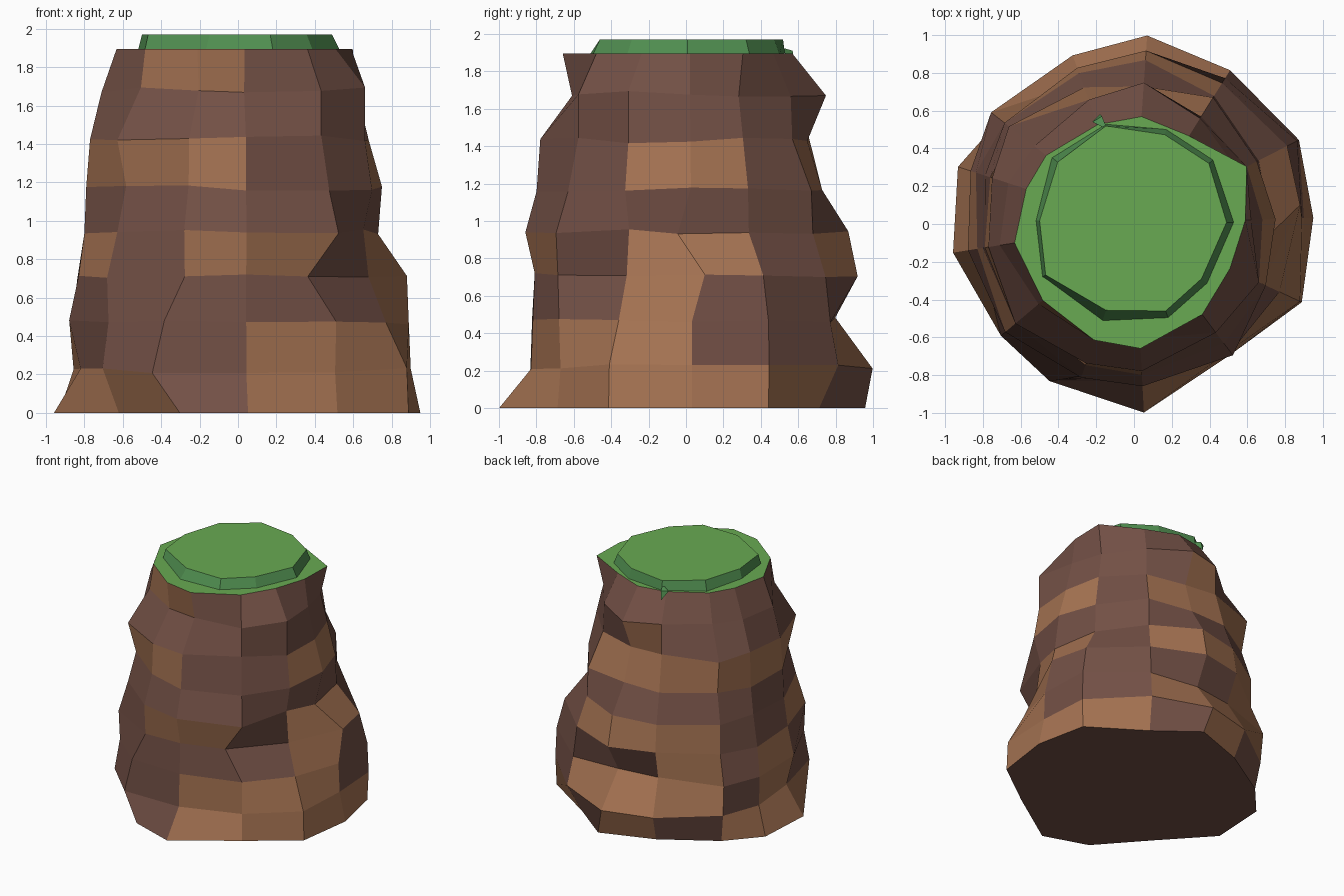
import bpy
import bmesh
import random
from math import sin, cos, radians

random.seed(4)
if "Cube" in bpy.data.objects:
    bpy.data.objects.remove(bpy.data.objects["Cube"], do_unlink=True)


def make_material(name, colour):
    mat = bpy.data.materials.new(name)
    mat.use_nodes = True
    mat.diffuse_color = (*colour, 1)
    shader = next(n for n in mat.node_tree.nodes if n.type == "BSDF_PRINCIPLED")
    shader.inputs["Base Color"].default_value = (*colour, 1)
    shader.inputs["Roughness"].default_value = 1
    return mat


dark_rock = make_material("dark brown rock", (.17, .08, .06))
tan_rock = make_material("tan rock", (.38, .172, .085))
grass = make_material("grass green", (.14, .4, .085))
grass_side = make_material("deep grass green", (.08, .27, .08))


def finish(bm, name, materials):
    bmesh.ops.recalc_face_normals(bm, faces=bm.faces)
    mesh = bpy.data.meshes.new(name)
    bm.to_mesh(mesh)
    bm.free()
    for mat in materials:
        mesh.materials.append(mat)
    obj = bpy.data.objects.new(name, mesh)
    bpy.context.collection.objects.link(obj)
    return obj


def ring(bm, radii, angles, z, wobble=0):
    """Cross-section with radii in hundredths and angles in degrees."""
    return [bm.verts.new((r / 100 * cos(radians(a)), r / 100 * sin(radians(a)),
                          z + random.uniform(-wobble, wobble)))
            for r, a in zip(radii, angles)]


def bridge(bm, lower, upper):
    count = len(lower)
    return [bm.faces.new((lower[i], lower[(i + 1) % count],
                          upper[(i + 1) % count], upper[i])) for i in range(count)]


# Rock cross-sections: height, then radius along each column
columns = (-87, -53, -25, 2, 27, 58, 86, 110, 142, 162, 189, 220, 251)
sections = [
    (0, (100, 86, 98, 95, 97, 84, 96, 86, 90, 98, 97, 81, 93)),
    (.22, (83, 84, 97, 90, 98, 96, 100, 95, 94, 90, 83, 92, 88)),
    (.47, (82, 85, 85, 89, 97, 91, 80, 80, 96, 91, 89, 88, 87)),
    (.71, (81, 77, 75, 88, 91, 88, 92, 88, 87, 88, 84, 89, 85)),
    (.94, (86, 87, 72, 73, 74, 80, 87, 85, 87, 83, 81, 82, 86)),
    (1.17, (80, 79, 77, 75, 73, 79, 73, 77, 80, 80, 80, 76, 79)),
    (1.43, (78, 72, 73, 68, 67, 67, 65, 70, 84, 79, 78, 82, 78)),
    (1.68, (61, 72, 73, 62, 62, 66, 75, 70, 67, 70, 72, 66, 63)),
    (1.895, (66, 60, 56, 59, 67, 55, 57, 56, 59, 60, 64, 63, 65)),
]
# Strata colours, one letter per facet: t is tan, b is dark brown
strata = ["tttttbtbttttb", "tttbbtttbtbbb", "bbtbbbbtbtbbb", "tbttbtttbbtbt",
          "bbbbbbbbbbbbb", "bbttbtttttttt", "bbbbbbtbbbbbb", "bbbbbbbbbbbtt"]

bm = bmesh.new()
rings = []
for level, (z, radii) in enumerate(sections):
    inner = 0 < level < len(sections) - 1
    rings.append(ring(bm, radii, columns, z, .015 if inner else 0))

# Corners pushed sideways for irregular facets: level, column, shift in x and y
for level, column, dx, dy in ((0, 6, .06, 0), (1, 12, -.16, 0), (2, 12, -.1, 0),
                              (3, 1, -.1, -.07), (3, 3, 0, .07), (4, 3, 0, -.07)):
    rings[level][column].co.x += dx
    rings[level][column].co.y += dy

for lower, upper, tints in zip(rings, rings[1:], strata):
    for face, tint in zip(bridge(bm, lower, upper), tints):
        face.material_index = int(tint == "t")
bm.faces.new(rings[0])
bm.faces.new(rings[-1]).material_index = 2
finish(bm, "rock_column", [dark_rock, tan_rock, grass])

# Raised grass slab with uneven, darker sides
corners = (1, 39, 71, 106, 141, 178, 210, 252, 290, 321)
bm = bmesh.new()
foot = ring(bm, (53, 54, 53, 55, 56, 52, 56, 54, 53, 50), corners, 1.89)
crown = ring(bm, (49, 51, 50, 54, 52, 50, 54, 48, 49, 46), corners, 1.97)
for face in bridge(bm, foot, crown):
    face.material_index = 1
bm.faces.new(crown)
bm.faces.new(foot).material_index = 1
finish(bm, "grass_slab", [grass, grass_side])

# Small tuft hanging over the back edge
bm = bmesh.new()
top = [bm.verts.new(p) for p in ((-.14, .5, 1.93), (-.22, .54, 1.91), (-.17, .57, 1.91))]
tip = bm.verts.new((-.18, .58, 1.84))
bm.faces.new(top)
for i in range(len(top)):
    bm.faces.new((top[i], top[(i + 1) % len(top)], tip))
finish(bm, "grass_tuft", [grass_side])
